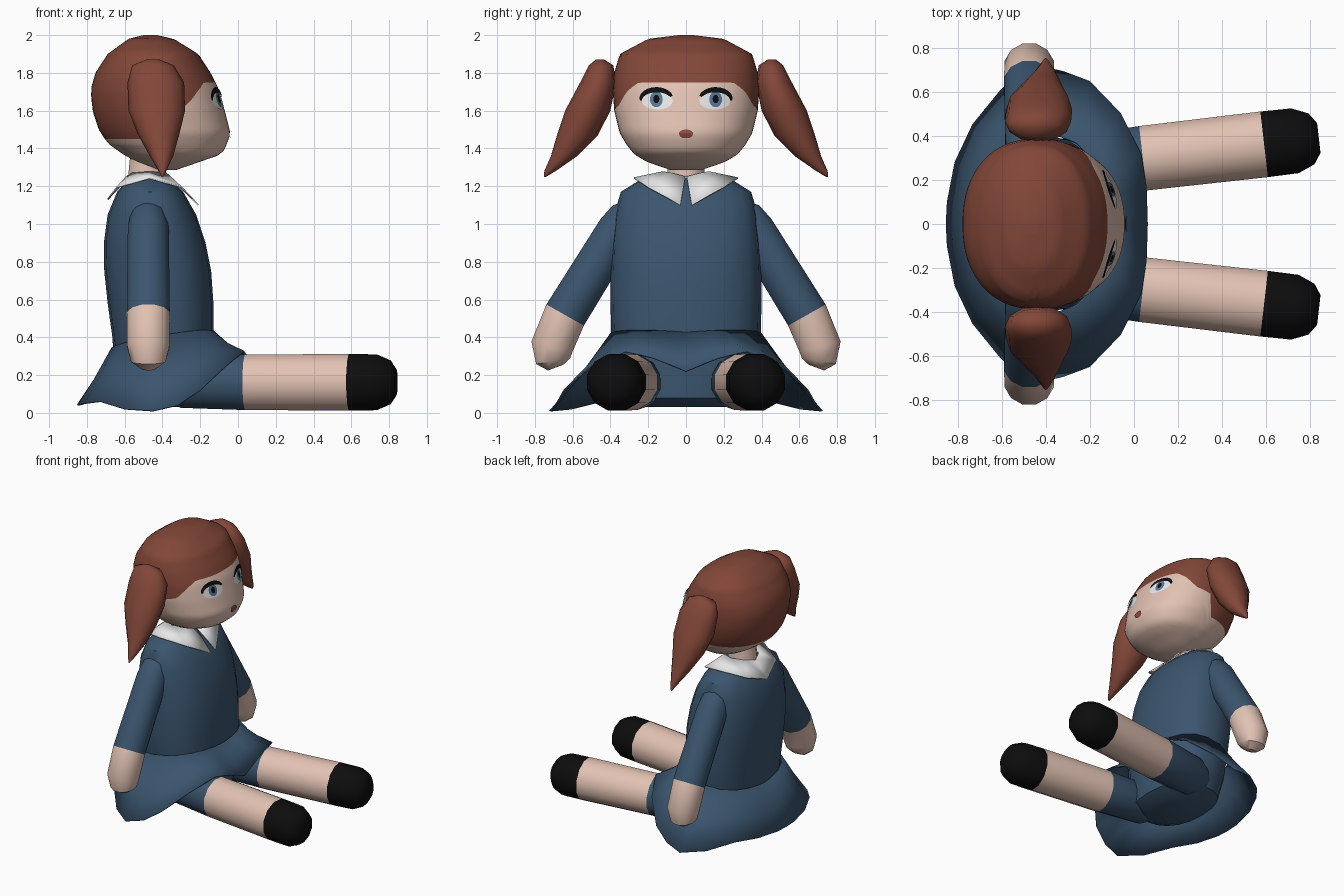
import bpy, bmesh, math
from mathutils import Vector as V

if "Cube" in bpy.data.objects:
    bpy.data.objects.remove(bpy.data.objects["Cube"])


def material(name, rgb):
    m = bpy.data.materials.new(name)
    m.diffuse_color = (*rgb, 1)
    m.use_nodes = True
    m.node_tree.nodes["Principled BSDF"].inputs["Base Color"].default_value = m.diffuse_color
    return m


BLUE = material("dress blue", (0.043, 0.09, 0.155))
SKIN = material("skin", (0.76, 0.54, 0.45))
HAIR = material("hair brown", (0.225, 0.063, 0.04))
BLACK = material("black", (0.004, 0.004, 0.004))
WHITE = material("white", (0.8, 0.8, 0.8))
IRIS = material("iris blue", (0.09, 0.18, 0.31))
LIPS = material("lip red", (0.27, 0.07, 0.05))


def loft(name, rings, mats, band_mat=lambda i: 0, closed=True, caps=(True, True), angle=40, thick=0, face_x=False):
    """Skin a list of rings; band_mat gives the material slot of each band."""
    bm = bmesh.new()
    rows = [[bm.verts.new(p) for p in r] for r in rings]
    n = len(rows[0])
    for i in range(len(rows) - 1):
        for j in range(n if closed else n - 1):
            k = (j + 1) % n
            f = bm.faces.new((rows[i][j], rows[i][k], rows[i + 1][k], rows[i + 1][j]))
            f.material_index = band_mat(i)
    if caps[0]:
        bm.faces.new(rows[0]).material_index = band_mat(0)
    if caps[1]:
        bm.faces.new(rows[-1]).material_index = band_mat(len(rows) - 2)
    bmesh.ops.recalc_face_normals(bm, faces=bm.faces)
    if face_x and sum(f.normal.x for f in bm.faces) < 0:
        bmesh.ops.reverse_faces(bm, faces=bm.faces)
    me = bpy.data.meshes.new(name)
    bm.to_mesh(me)
    bm.free()
    for m in mats:
        me.materials.append(m)
    ob = bpy.data.objects.new(name, me)
    bpy.context.collection.objects.link(ob)
    bpy.ops.object.select_all(action='DESELECT')
    ob.select_set(True)
    bpy.context.view_layer.objects.active = ob
    bpy.ops.object.shade_smooth_by_angle(angle=math.radians(angle))
    if thick:
        s = ob.modifiers.new("thickness", 'SOLIDIFY')
        s.thickness, s.offset = thick, 0
    return ob


def oval(xb, xf, b, z, t, p=2.25):
    """Point on a rounded cross-section from back xb to front xf, half width b."""
    c, s = math.cos(t), math.sin(t)
    return V(((xb + xf) / 2 + (xf - xb) / 2 * math.copysign(abs(c) ** (2 / p), c),
              b * math.copysign(abs(s) ** (2 / p), s), z))


def limb(name, pts, radii, ref, segs, mats, band_mat):
    """Round limb along a path."""
    pts = [V(p) for p in pts]
    rings = []
    for i, (p, r) in enumerate(zip(pts, radii)):
        d = (pts[min(i + 1, len(pts) - 1)] - pts[max(i - 1, 0)]).normalized()
        u = (V(ref) - d * d.dot(V(ref))).normalized()
        v = d.cross(u)
        rings.append([p + r * (u * math.cos(a) + v * math.sin(a))
                      for a in (2 * math.pi * (k + 0.5) / segs for k in range(segs))])
    return loft(name, rings, mats, band_mat)


# Head: z, back x, front x, half width
HEAD = [(1.285, -.45, -.33, .08), (1.33, -.54, -.2, .21), (1.37, -.61, -.085, .275),
        (1.42, -.68, -.06, .315), (1.48, -.73, -.04, .35), (1.6, -.77, -.07, .38),
        (1.71, -.78, -.10, .388), (1.8, -.755, -.145, .38), (1.9, -.69, -.21, .35),
        (1.98, -.58, -.34, .2), (2.0, -.50, -.43, .04)]


def head_at(z):
    z = min(max(z, 1.285), 2.0)
    for a, b in zip(HEAD, HEAD[1:]):
        if z <= b[0]:
            k = (z - a[0]) / (b[0] - a[0])
            return [a[i] + k * (b[i] - a[i]) for i in (1, 2, 3)]
    return HEAD[-1][1:]


def hairline(t):
    """Hair edge height: fringe in front, lower at the sides and back."""
    d = abs(math.degrees(math.atan2(math.sin(t), math.cos(t))))
    keys = [(0, 1.75), (38, 1.75), (52, 1.70), (66, 1.63), (85, 1.60), (94, 1.45), (181, 1.45)]
    for a, b in zip(keys, keys[1:]):
        if d <= b[0]:
            return a[1] + (d - a[0]) / (b[0] - a[0]) * (b[1] - a[1])


LOW, UP, SEG = 18, 18, 64
rings = []
for i in range(LOW + UP + 1):
    row = []
    for j in range(SEG):
        t = 2 * math.pi * j / SEG
        h = hairline(t)
        z = (1.285 + (h - 1.285) * i / LOW if i <= LOW
             else h + (2 - h) * math.sin((i - LOW) / UP * math.pi / 2))
        row.append(oval(*head_at(z), z, t))
    rings.append(row)
loft("head", rings, [SKIN, HAIR], lambda i: int(i >= LOW), angle=60)


# Painted face as thin plates following the head
def on_face(y, z, off):
    xb, xf, b = head_at(z)
    return V(((xb + xf) / 2 + (xf - xb) / 2 * (1 - abs(y / b) ** 2.25) ** (1 / 2.25) + off, y, z))


def disc(name, cy, cz, ry, rz, off, mat, shape=lambda a: 1):
    rings = [[on_face(cy + ry * k * shape(a) * math.cos(a), cz + rz * k * shape(a) * math.sin(a), off)
              for a in (2 * math.pi * j / 20 for j in range(20))] for k in (1, .7, .4, .05)]
    loft(name, rings, [mat], caps=(False, True), face_x=True)


for s, side in ((1, "left"), (-1, "right")):
    disc(side + "_eye_white", s * .152, 1.652, .082, .046, .004, WHITE)
    disc(side + "_iris", s * .157, 1.66, .034, .042, .006, IRIS)
    disc(side + "_pupil", s * .157, 1.662, .016, .022, .008, BLACK)
    lash = []
    for k in range(11):
        a = math.radians(155 - 15.5 * k)
        w = .006 + .022 * math.sin(math.pi * min(1, .15 + k / 13))
        lash.append([on_face(s * (.155 + (.078 + e * w) * math.cos(a)), 1.655 + (.042 + e * w) * math.sin(a), .009)
                     for e in (0, 1)])
    loft(side + "_lashes", lash, [BLACK], closed=False, caps=(False, False), face_x=True)
disc("mouth", 0, 1.477, .036, .027, .007, LIPS, lambda a: .85 + .15 * abs(math.cos(a)))

# Pigtails: z, centre x, centre y, half x, half y
TAIL = [(1.872, -.45, .455, .03, .02), (1.84, -.45, .45, .11, .065), (1.75, -.435, .465, .15, .095),
        (1.6, -.43, .52, .15, .12), (1.47, -.42, .575, .108, .108), (1.36, -.405, .645, .062, .07),
        (1.28, -.40, .72, .02, .03), (1.25, -.40, .747, .004, .006)]
for s, side in ((1, "left"), (-1, "right")):
    loft(side + "_pigtail", [[V((x + rx * math.cos(a), s * (y + ry * math.sin(a)), z))
                              for a in (2 * math.pi * j / 12 for j in range(12))]
                             for z, x, y, rx, ry in TAIL], [HAIR], angle=60)

# Neck
limb("neck", [(-.48, 0, 1.2), (-.48, 0, 1.3), (-.47, 0, 1.4)], (.11, .1, .1), (1, 0, 0), 12, [SKIN], lambda i: 0)

# Torso: z, back x, front x, half width
TORSO = [(.03, -.52, -.22, .22), (.08, -.62, -.13, .32), (.25, -.655, -.125, .37), (.40, -.665, -.13, .395),
         (.58, -.69, -.13, .4), (.75, -.708, -.142, .4), (.9, -.71, -.172, .395), (1.05, -.69, -.222, .38),
         (1.17, -.64, -.29, .345), (1.23, -.59, -.35, .25), (1.262, -.52, -.43, .12)]
loft("torso", [[oval(a, b, w, z, 2 * math.pi * j / 20, 2.4) for j in range(20)] for z, a, b, w in TORSO], [BLUE])


def mirrored(half):
    """Close a half outline that starts and ends on the middle plane."""
    return [V(p) for p in half] + [V((x, -y, z)) for x, y, z in half[-2:0:-1]]


# Skirt flaring from the waist to a wavy hem that rises over the legs
HEM = [(.06, 0, .22), (.055, .17, .29), (.03, .32, .325), (-.06, .5, .25), (-.2, .645, .12), (-.32, .69, .04),
       (-.45, .72, .01), (-.6, .61, .02), (-.73, .45, .06), (-.81, .28, .05), (-.845, .1, .04), (-.85, 0, .04)]
waist = []
for x, y, z in HEM:
    p = oval(-.67, -.125, .402, 0, math.atan2(y / .72, (x + .4) / .455), 2.4)
    p.z = .335 + .09 * (p.x + .67) / .545 + .03 * abs(p.y) / .4
    waist.append(p)
middle = [w.lerp(V(h), .5) - V((0, 0, .012)) for w, h in zip(waist, HEM)]
loft("skirt", [mirrored(r) for r in (waist, middle, HEM)], [BLUE], caps=(False, False), thick=.008)

# Pointed collar, open at the front
OUTER = [(-.21, .03, 1.10), (-.30, .2, 1.195), (-.47, .275, 1.243), (-.64, .18, 1.195), (-.69, 0, 1.13)]
INNER = [(-.36, .004, 1.25), (-.38, .08, 1.268), (-.47, .12, 1.275), (-.56, .08, 1.268), (-.59, 0, 1.25)]
half = lambda pts: [V(p) for p in pts] + [V((x, -y, z)) for x, y, z in pts[-2::-1]]
loft("collar", [half(INNER), half(OUTER)], [WHITE], closed=False, caps=(False, False), thick=.008)

for s, side in ((1, "left"), (-1, "right")):
    # Arm: sleeve, then hand
    limb(side + "_arm", [(-.475, s * y, z) for y, z in ((.275, 1.105), (.31, 1.05), (.36, .97), (.64, .518),
                                                        (.71, .35), (.703, .275), (.69, .24))],
         (.04, .095, .112, .118, .116, .095, .045), (1, 0, 0), 12, [BLUE, SKIN], lambda i: int(i > 2))
    # Leg: shorts, bare leg, shoe
    limb(side + "_leg", [(x, s * (.298 + .115 * (x - .04)), .162) for x in (-.4, -.3, .04, .59, .73, .805, .838)],
         (.09, .14, .152, .155, .153, .12, .07), (0, 0, 1), 12, [BLUE, SKIN, BLACK],
         lambda i: 0 if i < 2 else 1 if i < 3 else 2)
